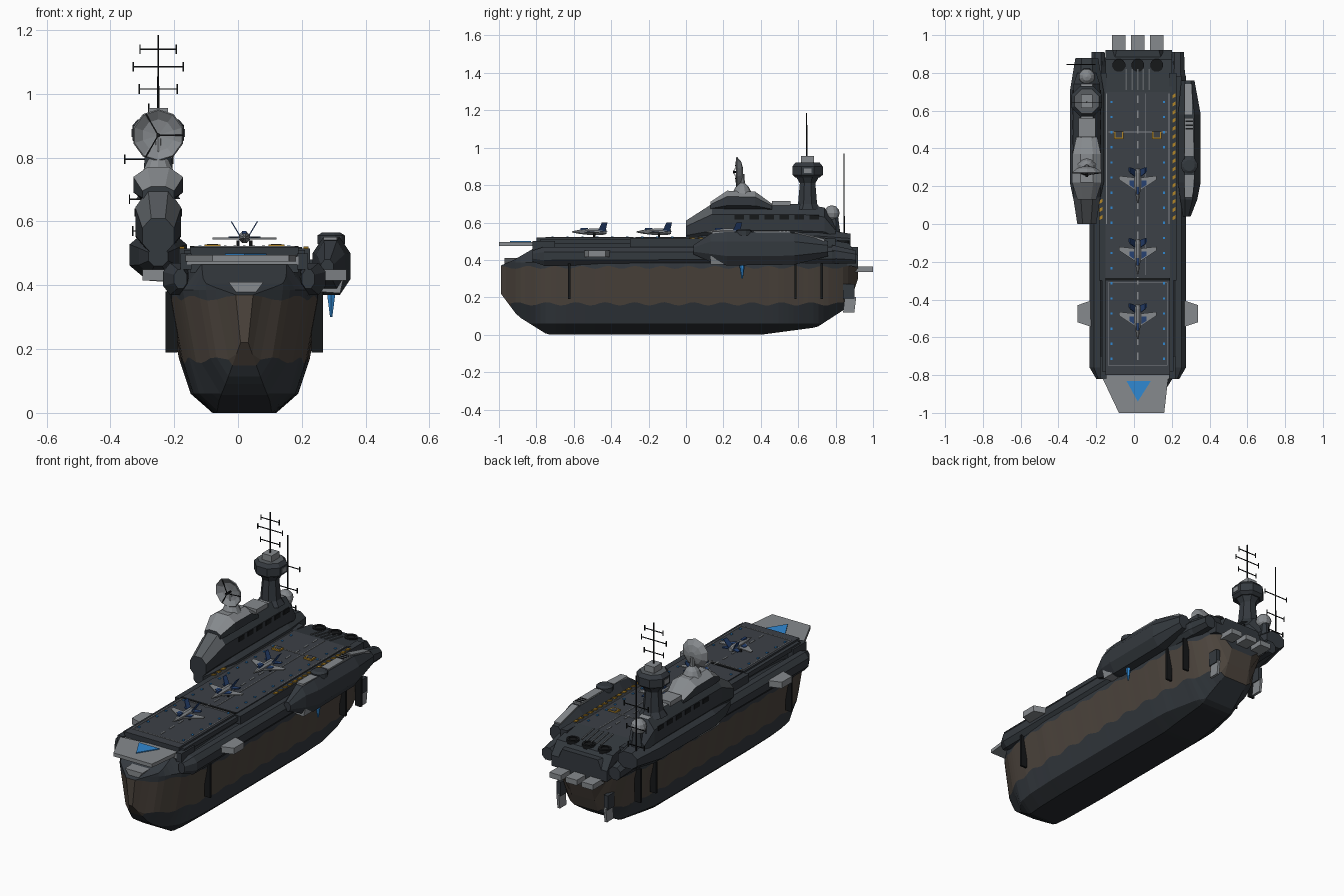
import bpy, bmesh, math
from mathutils import Vector

cube = bpy.data.objects.get("Cube")
if cube:
    bpy.data.objects.remove(cube, do_unlink=True)

COLOURS = {
    "hull_grey": (0.034, 0.041, 0.049), "keel_black": (0.02, 0.024, 0.028),
    "camo_brown": (0.075, 0.06, 0.048), "deck_grey": (0.045, 0.052, 0.063),
    "light_grey": (0.24, 0.255, 0.27), "mid_grey": (0.1, 0.11, 0.12),
    "marker_blue": (0.03, 0.25, 0.65), "navy": (0.02, 0.055, 0.17),
    "hazard_orange": (0.45, 0.24, 0.02), "black": (0.008, 0.009, 0.01)}
MATERIALS = {}
for label, rgb in COLOURS.items():
    material = bpy.data.materials.new(label)
    material.use_nodes = True
    material.diffuse_color = (*rgb, 1)
    material.node_tree.nodes["Principled BSDF"].inputs["Base Color"].default_value = (*rgb, 1)
    MATERIALS[label] = material
MID = 0.02     # centre line of the ship
ISLE = -0.25   # centre line of the island
DECK = 0.52    # flight deck height


def finish(name, bm, mat, rule=None):
    """Clean the mesh, colour faces by rule and link the object."""
    bmesh.ops.remove_doubles(bm, verts=bm.verts, dist=0.0001)
    bmesh.ops.recalc_face_normals(bm, faces=bm.faces)
    bm.normal_update()
    slots = [mat]
    for face in bm.faces:
        chosen = (rule(face.calc_center_median(), face.normal) if rule else None) or mat
        if chosen not in slots:
            slots.append(chosen)
        face.material_index = slots.index(chosen)
    mesh = bpy.data.meshes.new(name)
    bm.to_mesh(mesh)
    bm.free()
    for slot in slots:
        mesh.materials.append(MATERIALS[slot])
    obj = bpy.data.objects.new(name, mesh)
    bpy.context.scene.collection.objects.link(obj)
    return obj


def loft(name, mat, rings, rule=None):
    """Skin closed rings of equal length and cap both ends."""
    bm = bmesh.new()
    loops = [[bm.verts.new(p) for p in ring] for ring in rings]
    count = len(loops[0])
    for a, b in zip(loops, loops[1:]):
        for i in range(count):
            j = (i + 1) % count
            bm.faces.new((a[i], a[j], b[j], b[i]))
    bm.faces.new(loops[0])
    bm.faces.new(loops[-1])
    return finish(name, bm, mat, rule)


def place(axis, a, b, h):
    return {"x": (h, a, b), "y": (a, h, b), "z": (a, b, h)}[axis]


def prism(name, mat, points, low, high, axis="z", rule=None):
    """Extrude a flat outline along an axis."""
    return loft(name, mat, [[place(axis, a, b, h) for a, b in points] for h in (low, high)], rule)


def box(name, mat, x, y, z, rule=None):
    corners = [(x[0], y[0]), (x[1], y[0]), (x[1], y[1]), (x[0], y[1])]
    return prism(name, mat, corners, z[0], z[1], "z", rule)


def lathe(name, mat, a, b, profile, sides=8, axis="z", rule=None):
    """Turn (radius, height) pairs about an axis through a, b."""
    angles = [math.tau * (i + 0.5) / sides for i in range(sides)]
    return loft(name, mat, [[place(axis, a + r * math.cos(t), b + r * math.sin(t), h)
                             for t in angles] for r, h in profile], rule)


def pod(name, mat, stations, rule=None, cut=0.28):
    """Chamfered body from (y, centre x, half width, bottom, top) stations."""
    rings = []
    for y, cx, w, low, top in stations:
        u, v = w * (1 - 2 * cut), (top - low) * cut
        rings.append([(cx + dx, y, z) for dx, z in (
            (-u, low), (u, low), (w, low + v), (w, top - v),
            (u, top), (-u, top), (-w, top - v), (-w, low + v))])
    return loft(name, mat, rings, rule)


def curve(x, knots):
    """Straight-line interpolation through knots."""
    for (a, p), (b, q) in zip(knots, knots[1:]):
        if x <= b:
            return p + (q - p) * max(x - a, 0) / (b - a)
    return knots[-1][1]


# Hull with wavy painted band
KEEL = [(-0.99, 0.22), (-0.9, 0.1), (-0.74, 0), (0.4, 0), (0.7, 0.04), (0.87, 0.15), (0.92, 0.3)]
TOP = [(-0.99, 0.37), (-0.92, 0.4), (-0.8, 0.47)]
PLAN = [(-0.99, 0.12), (-0.9, 0.55), (-0.8, 0.8), (-0.65, 0.95), (-0.45, 1), (0.5, 1), (0.75, 0.92), (0.92, 0.68)]
FLARE = [(0, 0.1), (0.05, 0.165), (0.17, 0.205), (0.38, 0.245), (0.47, 0.165)]


def band_low(y):
    return 0.165 + 0.009 * math.sin(y * 40)


def band_high(y):
    return 0.36 + 0.008 * math.sin(y * 44 + 1)


def hull_ring(y):
    keel, top = curve(y, KEEL), curve(y, TOP)
    side = []
    for row in (0, 0.06, band_low(y), band_high(y), 0.385, 0.47):
        z = min(max(row, keel), top)
        width = curve((z - keel) / (0.47 - keel) * 0.47, FLARE) * curve(y, PLAN)
        side.append((width, z))
    return [(MID - w, y, z) for w, z in reversed(side)] + [(MID + w, y, z) for w, z in side]


def hull_paint(c, n):
    if c.z < 0.06:
        return "keel_black"
    return "camo_brown" if band_low(c.y) < c.z < band_high(c.y) else None


STEPS = 72
loft("hull", "hull_grey", [hull_ring(-0.99 + 1.91 * i / STEPS) for i in range(STEPS + 1)], hull_paint)
prism("bow_plate", "light_grey", [(-0.03, 0.41), (0.08, 0.41), (0.05, 0.37), (0, 0.37)], -0.97, -0.9, "y")

# Flight deck, lift and stern ramp
box("flight_deck", "hull_grey", (-0.15, 0.19), (-0.8, 0.7), (0.44, DECK),
    lambda c, n: "deck_grey" if n.z > 0.9 else None)
box("deck_front_beam", "light_grey", (-0.16, 0.19), (-0.82, -0.79), (0.465, 0.49))
prism("bow_lift", "light_grey", [(-0.165, -0.82), (-0.08, -1), (0.16, -1), (0.185, -0.78)], 0.475, 0.495)
prism("lift_arrow", "marker_blue", [(-0.04, -0.83), (0.09, -0.83), (MID, -0.94)], 0.495, 0.5)
prism("stern_ramp", "hull_grey", [(0.7, DECK), (0.87, 0.49), (0.92, 0.42), (0.92, 0.36), (0.7, 0.4)], -0.15, 0.2, "x")
for x in (-0.06, -0.03, 0, 0.03, 0.06):
    prism("ramp_groove", "mid_grey", [(0.71, 0.52), (0.82, 0.501), (0.82, 0.505), (0.71, 0.524)],
          MID + x - 0.004, MID + x + 0.004, "x")
for x in (-0.1, 0, 0.1):
    lathe("deck_vent", "black", MID + x, 0.84, [(0.035, 0.48), (0.035, 0.505), (0.022, 0.505), (0.022, 0.5)], 12)
    box("exhaust_box", "light_grey", (MID + x - 0.036, MID + x + 0.036), (0.88, 1), (0.335, 0.365))

# Paired side structures
for s in (-1, 1):
    def px(d):
        return MID + s * d
    pod("side_gallery", "hull_grey", [(-0.82, px(0.2), 0.02, 0.39, 0.45), (-0.76, px(0.215), 0.04, 0.37, 0.47),
                                      (0.78, px(0.215), 0.04, 0.38, 0.47), (0.86, px(0.2), 0.03, 0.39, 0.46)])
    box("deck_rail", "hull_grey", sorted((px(0.165), px(0.19))), (-0.78, -0.3), (0.485, 0.51))
    box("deck_walkway", "hull_grey", sorted((px(0.165), px(0.205))), (-0.3, 0.8), (0.47, 0.515))
    box("bow_bracket", "hull_grey", sorted((px(0.165), px(0.2))), (-0.82, -0.7), (0.45, 0.5))
    prism("side_fin", "light_grey", [(px(0.23), -0.55), (px(0.32), -0.52), (px(0.32), -0.43), (px(0.23), -0.4)], 0.415, 0.45)
    pod("stern_block", "hull_grey", [(0.78, px(0.21), 0.04, 0.38, 0.48), (0.91, px(0.21), 0.035, 0.38, 0.45)])
    prism("rudder", "light_grey", [(0.85, 0.21), (0.91, 0.2), (0.9, 0.12), (0.84, 0.12)], px(0.14), px(0.155), "x")
    box("rudder_post", "hull_grey", sorted((px(0.135), px(0.16))), (0.84, 0.9), (0.19, 0.27))
    for y in (-0.63, 0.58, 0.72):
        box("hull_pipe", "black", sorted((px(0.21), px(0.247))), (y, y + 0.012), (0.19, 0.38))
    box("edge_line", "light_grey", sorted((px(0.163), px(0.167))), (0, 0.69), (DECK, DECK + 0.003))
    box("bay_line", "light_grey", sorted((px(0.154), px(0.158))), (-0.75, -0.31), (DECK, DECK + 0.003))
    box("parking_pad", "hazard_orange", sorted((px(0.075), px(0.125))), (0.45, 0.49), (DECK, DECK + 0.008))
    box("parking_inset", "deck_grey", sorted((px(0.083), px(0.117))), (0.458, 0.49), (DECK, DECK + 0.009))
    for i in range(18):
        y = -0.72 + i * 0.08
        box("deck_light", "marker_blue", sorted((px(0.134), px(0.144))), (y, y + 0.012), (DECK, DECK + 0.004))

# Deck markings
for y in (-0.75, -0.31, 0.485):
    box("cross_line", "light_grey", (MID - 0.155, MID + 0.155), (y, y + 0.004), (DECK, DECK + 0.003))
box("deck_seam", "black", (-0.15, 0.19), (-0.3, -0.285), (DECK, DECK + 0.003))
for i in range(18):
    y = -0.72 + i * 0.08
    box("centre_dash", "light_grey", (MID - 0.003, MID + 0.003), (y, y + 0.04), (DECK, DECK + 0.003))
box("runway_line", "light_grey", (0.058, 0.062), (-0.27, 0.69), (DECK, DECK + 0.003))
for x, count in ((0.213, 16), (-0.175, 3)):
    for i in range(count):
        y = 0.02 + i * 0.043
        prism("hazard_dash", "hazard_orange", [(x - 0.008, y), (x + 0.008, y + 0.01),
                                               (x + 0.008, y + 0.028), (x - 0.008, y + 0.018)], 0.515, 0.521)

# Port sponson with turret and hanging spike
pod("port_sponson", "hull_grey", [(0.04, 0.28, 0.02, 0.43, 0.48), (0.13, 0.29, 0.045, 0.39, 0.54),
                                  (0.22, 0.293, 0.06, 0.37, 0.55), (0.58, 0.293, 0.06, 0.375, 0.545),
                                  (0.76, 0.285, 0.035, 0.42, 0.5)])
prism("sponson_keel", "light_grey", [(0.25, 0.41), (0.33, 0.42), (0.32, 0.375), (0.25, 0.38)], 0.13, 0.2, "y")
box("sponson_plate", "light_grey", (0.268, 0.316), (0.36, 0.56), (0.54, 0.555))
prism("sponson_fore_plate", "light_grey", [(0.268, 0.14), (0.31, 0.14), (0.318, 0.26), (0.268, 0.26)], 0.54, 0.552)
prism("sponson_aft_plate", "light_grey", [(0.58, 0.552), (0.74, 0.512), (0.74, 0.49), (0.58, 0.53)], 0.268, 0.308, "x")
for i in range(3):
    box("sponson_slot", "black", (0.272, 0.312), (0.5 + i * 0.02, 0.508 + i * 0.02), (0.555, 0.558))
lathe("sponson_turret", "hull_grey", 0.292, 0.31, [(0.045, 0.53), (0.045, 0.556), (0.03, 0.565)], 12)
lathe("sponson_spike", "marker_blue", 0.292, 0.3, [(0.004, 0.3), (0.013, 0.36), (0.013, 0.385)], 6)

# Island base and superstructure
pod("island_sponson", "hull_grey", [(0, ISLE, 0.03, 0.46, 0.52), (0.08, ISLE, 0.06, 0.43, 0.55),
                                    (0.22, ISLE, 0.09, 0.42, 0.57), (0.7, ISLE, 0.09, 0.42, 0.57),
                                    (0.88, ISLE, 0.06, 0.45, 0.54)])
prism("island_keel", "light_grey", [(-0.3, 0.44), (-0.22, 0.45), (-0.22, 0.41), (-0.29, 0.415)], 0.12, 0.3, "y")


def island_paint(c, n):
    if n.z > 0.9:
        return "light_grey"
    return "mid_grey" if n.y < -0.1 and n.z > 0.4 else None


pod("island_house", "hull_grey", [(0, ISLE, 0.05, 0.5, 0.61), (0.14, ISLE, 0.072, 0.5, 0.7),
                                  (0.62, ISLE, 0.072, 0.5, 0.7), (0.74, ISLE, 0.07, 0.5, 0.68),
                                  (0.8, ISLE, 0.05, 0.5, 0.58)], island_paint)
pod("bridge_deck", "hull_grey", [(0.13, ISLE, 0.05, 0.66, 0.71), (0.22, ISLE, 0.078, 0.66, 0.77),
                                 (0.37, ISLE, 0.075, 0.66, 0.765), (0.46, ISLE, 0.055, 0.66, 0.7)],
    lambda c, n: "light_grey" if n.z > 0.4 else None)
box("island_roof_block", "light_grey", (-0.295, -0.205), (0.46, 0.56), (0.69, 0.715))
for s in (-1, 1):
    for i in range(6):
        x, y = ISLE + s * 0.072, 0.26 + i * 0.08
        box("island_window", "black", (x - 0.003, x + 0.003), (y, y + 0.05), (0.615, 0.64))

# Control tower and masts
lathe("tower_shaft", "hull_grey", ISLE, 0.65, [(0.075, 0.67), (0.055, 0.7), (0.045, 0.81), (0.07, 0.85)])
lathe("tower_head", "hull_grey", ISLE, 0.65, [(0.07, 0.84), (0.088, 0.855), (0.088, 0.9), (0.07, 0.92)], 8, "z",
      lambda c, n: "mid_grey" if n.z > 0.9 else None)
box("tower_cap", "light_grey", (-0.28, -0.22), (0.615, 0.685), (0.915, 0.955))
for s in (-1, 1):
    box("tower_window", "light_grey", sorted((ISLE + s * 0.078, ISLE + s * 0.084)), (0.63, 0.67), (0.865, 0.89))


def mast(x, y, low, high, bars):
    lathe("mast", "black", x, y, [(0.004, low), (0.003, high)], 6)
    for z, half in bars:
        box("mast_bar", "black", (x - half, x + half), (y - 0.002, y + 0.002), (z - 0.002, z + 0.002))
        for s in (-1, 1):
            lathe("mast_tip", "black", x + s * half, y, [(0.003, z - 0.015), (0.003, z + 0.015)], 4)


mast(ISLE, 0.645, 0.95, 1.185, [(1.14, 0.057), (1.085, 0.078), (1.015, 0.06)])
mast(-0.28, 0.845, 0.53, 0.97, [(0.795, 0.075), (0.67, 0.06), (0.57, 0.05)])

# Radar dish and radome
lathe("dish_base", "light_grey", ISLE, 0.3, [(0.055, 0.75), (0.035, 0.79), (0.015, 0.81), (0.012, 0.86)], 10)
lathe("dish", "light_grey", ISLE, 0.87, [(0.02, 0.305), (0.055, 0.295), (0.082, 0.272), (0.078, 0.268),
                                         (0.05, 0.287), (0.01, 0.293)], 10, "y")
lathe("dish_feed", "black", ISLE, 0.87, [(0.005, 0.295), (0.007, 0.25)], 6, "y")
for i in range(3):
    t = math.tau * i / 3
    tip = Vector((math.cos(t), 0, math.sin(t)))
    start, end = Vector((ISLE, 0.258, 0.87)), Vector((ISLE, 0.268, 0.87)) + tip * 0.078
    side = Vector((-tip.z, 0, tip.x)) * 0.002
    back = Vector((0, 0.003, 0))
    loft("dish_strut", "black", [[p - side, p + side, p + side + back, p - side + back] for p in (start, end)])
lathe("radome_stand", "hull_grey", ISLE, 0.79, [(0.04, 0.53), (0.025, 0.63)])
lathe("radome", "light_grey", ISLE, 0.78, [(0.042 * math.sin(a * math.pi / 6) + 0.001, 0.65 - 0.042 * math.cos(a * math.pi / 6))
                                           for a in range(7)], 12)


# Parked jets, nose toward the bow
def jet(y):
    lathe("jet_body", "light_grey", MID, 0.55, [(0.003, y - 0.1), (0.012, y - 0.06), (0.019, y),
                                                (0.019, y + 0.06), (0.012, y + 0.085)], 8, "y")
    box("jet_canopy", "navy", (MID - 0.007, MID + 0.007), (y - 0.055, y - 0.015), (0.555, 0.57))
    for s in (-1, 1):
        def wing(points):
            return [(MID + s * dx, y + dy) for dx, dy in points]
        prism("jet_wing", "light_grey", wing([(0.01, -0.035), (0.1, 0.025), (0.1, 0.045), (0.01, 0.035)]), 0.543, 0.549)
        prism("jet_wing_patch", "navy", wing([(0.02, -0.02), (0.045, -0.003), (0.045, 0.02), (0.02, 0.02)]), 0.549, 0.552)
        prism("jet_tailplane", "navy", wing([(0.01, 0.045), (0.05, 0.07), (0.05, 0.09), (0.01, 0.08)]), 0.548, 0.553)
        lathe("jet_wheel", "black", MID + s * 0.02, y + 0.02, [(0.006, DECK), (0.006, 0.54)], 6)
        fin = prism("jet_fin", "navy", [(y + 0.04, 0.555), (y + 0.06, 0.6), (y + 0.09, 0.6), (y + 0.08, 0.555)],
                    MID + s * 0.012, MID + s * 0.016, "x")
        for v in fin.data.vertices:
            v.co.x += s * (v.co.z - 0.555) * 0.6


for y in (0.21, -0.165, -0.51):
    jet(y)
